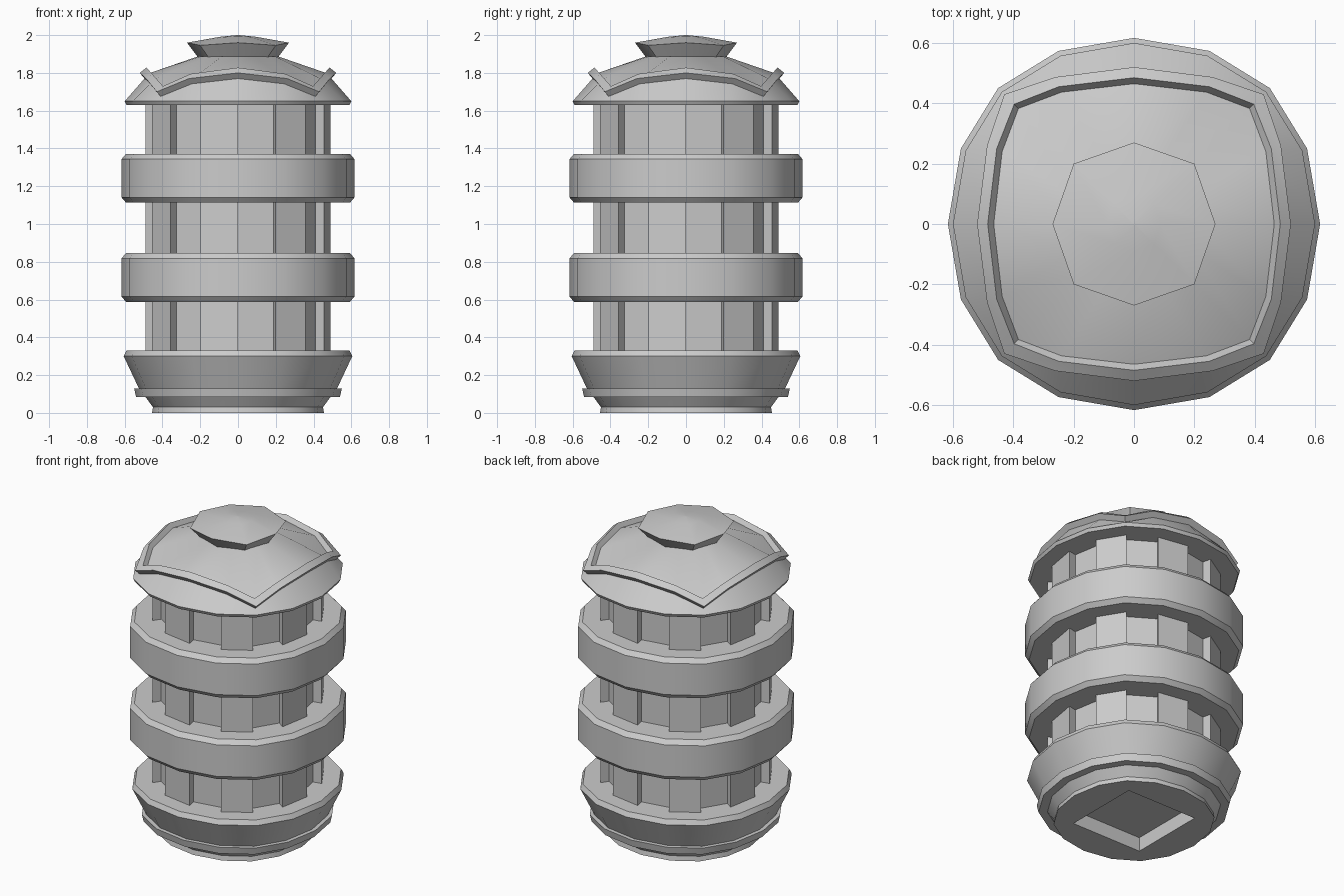
import bpy
import bmesh
from math import radians
from mathutils import Vector

default = bpy.data.objects.get("Cube")
if default:
    bpy.data.objects.remove(default, do_unlink=True)

grey = bpy.data.materials.new("plain_grey")
grey.use_nodes = True
COLOUR = (0.6, 0.6, 0.6, 1)
grey.diffuse_color = COLOUR
grey.node_tree.nodes["Principled BSDF"].inputs["Base Color"].default_value = COLOUR


def loop(mid, side, corner):
    """Sixteen points with fourfold symmetry from three key points."""
    (m, mz), (sx, sy, sz), (c, cz) = mid, side, corner
    pts = []
    quarter = [(m, 0, mz), (sx, sy, sz), (c, c, cz), (sy, sx, sz)]
    for turn in range(4):
        pts += [Vector(p) for p in quarter]
        quarter = [(-y, x, z) for x, y, z in quarter]
    return pts


def level(r, z):
    """Level, slightly squared sixteen-sided loop."""
    return loop((r, z), (r * 0.93, r * 0.405, z), (r * 0.73, z))


def loft(name, loops, angle=30):
    """Skin a stack of equal loops and close both ends."""
    bm = bmesh.new()
    rows = [[bm.verts.new(p) for p in pts] for pts in loops]
    n = len(rows[0])
    for low, high in zip(rows, rows[1:]):
        for i in range(n):
            j = (i + 1) % n
            bm.faces.new((low[i], low[j], high[j], high[i]))
    bm.faces.new(rows[0][::-1])
    bm.faces.new(rows[-1])
    bmesh.ops.recalc_face_normals(bm, faces=bm.faces[:])
    mesh = bpy.data.meshes.new(name)
    bm.to_mesh(mesh)
    bm.free()
    mesh.materials.append(grey)
    obj = bpy.data.objects.new(name, mesh)
    bpy.context.collection.objects.link(obj)
    bpy.ops.object.select_all(action="DESELECT")
    obj.select_set(True)
    bpy.context.view_layer.objects.active = obj
    bpy.ops.object.shade_smooth_by_angle(angle=radians(angle))
    return obj


# Stepped base with a square socket underneath
def socket(z):
    return loop((0.25, z), (0.25, 0.12, z), (0.25, z))


base_profile = [(0.455, 0), (0.45, 0.03), (0.49, 0.085), (0.54, 0.085), (0.55, 0.13),
                (0.525, 0.13), (0.605, 0.3), (0.59, 0.33)]
loft("base", [socket(0.09), socket(0)] + [level(r, z) for r, z in base_profile])

# Column with every second facet sunk inwards
outline = []
edge = level(0.49, 0)
for i in range(0, 16, 2):
    a, b = edge[i], edge[i + 1]
    inward = (a + b).normalized() * -0.055
    outline += [a, a + inward, b + inward, b]
loft("ribbed_column", [[p + Vector((0, 0, z)) for p in outline] for z in (0.3, 1.66)])

# Two chamfered bands
for name, z in (("lower_band", 0.588), ("upper_band", 1.113)):
    loft(name, [level(r, z + h) for r, h in
                ((0.593, 0), (0.617, 0.028), (0.617, 0.23), (0.593, 0.258))])

# Roof with a raised, drooping four-cornered rim
loft("roof", [
    level(0.59, 1.63),
    level(0.6, 1.65),
    loop((0.495, 1.77), (0.465, 0.245, 1.742), (0.41, 1.675)),
    loop((0.52, 1.80), (0.487, 0.26, 1.77), (0.43, 1.70)),
    loop((0.485, 1.828), (0.455, 0.25, 1.795), (0.397, 1.73)),
    loop((0.465, 1.80), (0.437, 0.24, 1.77), (0.383, 1.70)),
    level(0.21, 1.888),
])


# Eight-sided domed knob
def octagon(r, z, droop=0):
    pts = []
    x, y = r, 0
    for turn in range(4):
        d = 0.74 * r
        pts += [Vector((x, y, z)),
                Vector(((x - y) / r * d, (x + y) / r * d, z - droop))]
        x, y = -y, x
    return pts


loft("knob", [octagon(0.21, 1.88), octagon(0.27, 1.96, 0.014),
              octagon(0.09, 1.992, 0.002), octagon(0.005, 2.0)])
